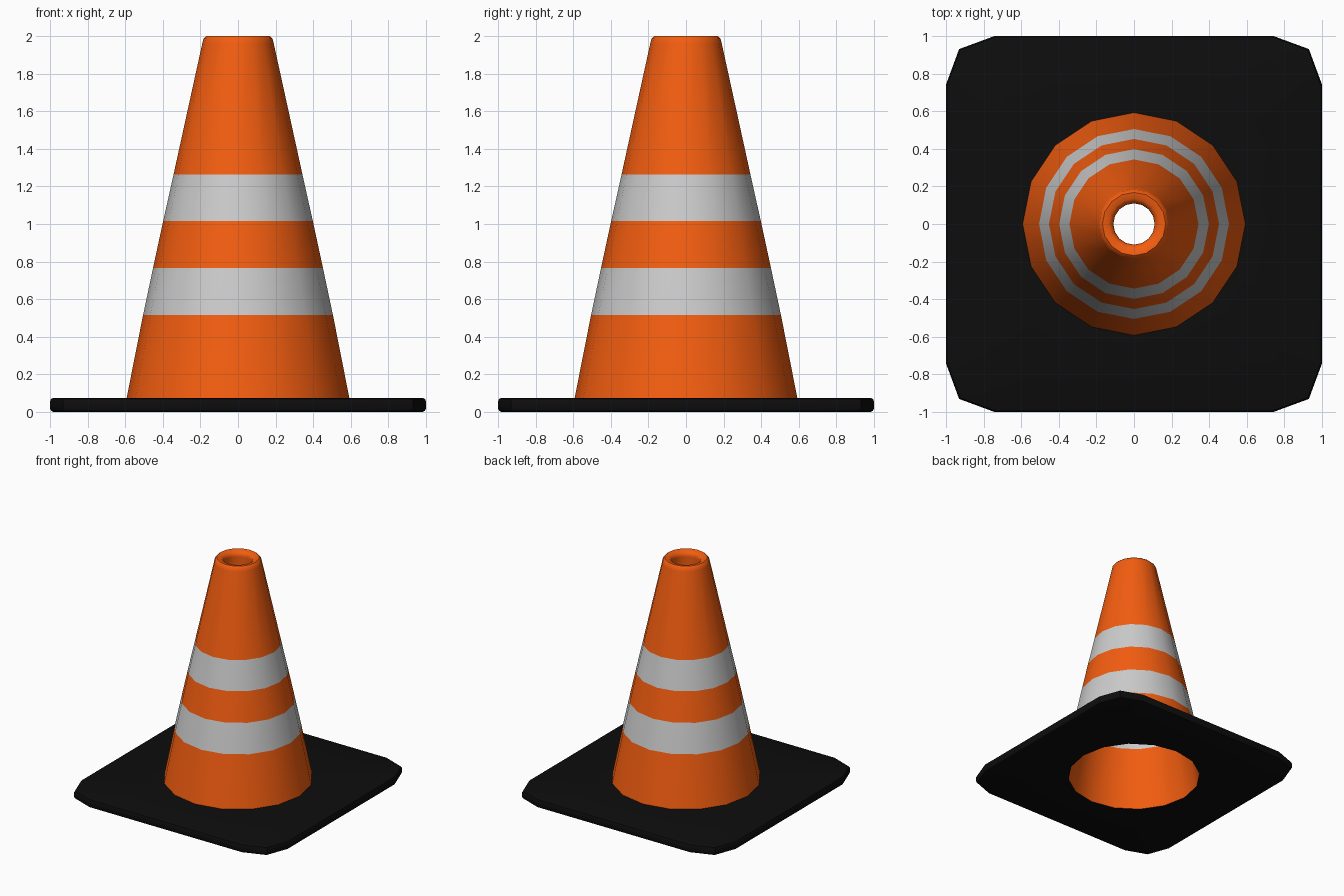
import bpy
import bmesh
from math import sin, cos, pi, radians

if "Cube" in bpy.data.objects:
    bpy.data.objects.remove(bpy.data.objects["Cube"])

SIDES = 16


def material(name, rgb):
    m = bpy.data.materials.new(name)
    m.diffuse_color = (*rgb, 1)
    m.use_nodes = True
    m.node_tree.nodes["Principled BSDF"].inputs["Base Color"].default_value = m.diffuse_color
    return m


def circle(r, z):
    return [(r * cos(2 * pi * i / SIDES), r * sin(2 * pi * i / SIDES), z) for i in range(SIDES)]


def rounded_square(inset, z):
    # one quarter of the outline, turned four times
    quarter = [(1, 0), (1, 0.74), (0.93, 0.93), (0.74, 1)]
    pts, k = [], 1 - inset
    for turn in range(4):
        for x, y in quarter:
            for _ in range(turn):
                x, y = -y, x
            pts.append((x * k, y * k, z))
    return pts


def loft(name, rings, mats, slots, angle):
    bm = bmesh.new()
    loops = [[bm.verts.new(p) for p in ring] for ring in rings]
    for a, b, slot in zip(loops, loops[1:], slots):
        for i in range(SIDES):
            j = (i + 1) % SIDES
            bm.faces.new((a[i], a[j], b[j], b[i])).material_index = slot
    mesh = bpy.data.meshes.new(name)
    bm.to_mesh(mesh)
    bm.free()
    for m in mats:
        mesh.materials.append(m)
    ob = bpy.data.objects.new(name, mesh)
    bpy.context.collection.objects.link(ob)
    bpy.ops.object.select_all(action='DESELECT')
    ob.select_set(True)
    bpy.context.view_layer.objects.active = ob
    bpy.ops.object.shade_smooth_by_angle(angle=radians(angle))
    return ob


orange = material("orange", (0.9, 0.11, 0.005))
white = material("reflective_white", (0.55, 0.55, 0.55))
black = material("black_rubber", (0.004, 0.004, 0.004))

# Hollow cone: up the outside, over the rounded rim, down the inside
outer = [(0.592, 0.075), (0.505, 0.515), (0.452, 0.765), (0.398, 1.015), (0.343, 1.262),
         (0.19, 1.96), (0.184, 1.985), (0.168, 2.0)]
inner = [(0.135, 1.995), (0.117, 1.98), (0.11, 1.955), (0.28, 1.262), (0.335, 1.015),
         (0.39, 0.765), (0.443, 0.515), (0.545, 0.0)]
slots = [0, 1, 0, 1] + [0] * 7 + [1, 0, 1, 0]
loft("cone", [circle(r, z) for r, z in outer + inner], [orange, white], slots, 50)

# Square foot plate with softened edges, open in the middle under the cone
edge = [(0.02, 0.0), (0.006, 0.006), (0.0, 0.02), (0.0, 0.056), (0.006, 0.07), (0.02, 0.076)]
plate = [circle(0.545, 0)] + [rounded_square(i, z) for i, z in edge] + [circle(0.585, 0.076)]
loft("base_plate", plate, [black], [0] * 7, 40)
